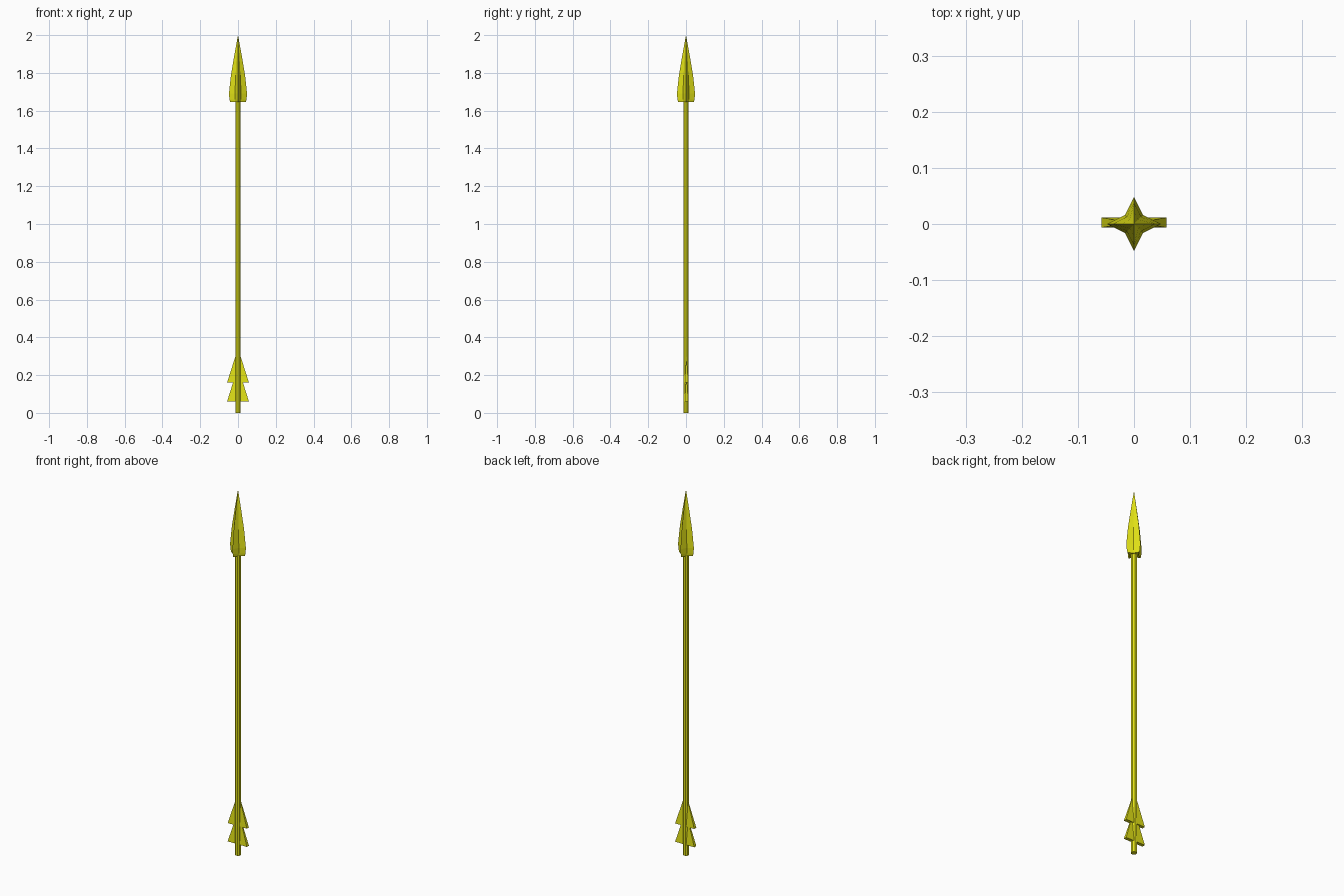
import bpy, bmesh, math

if "Cube" in bpy.data.objects:
    bpy.data.objects.remove(bpy.data.objects["Cube"])

gold = bpy.data.materials.new("yellow")
gold.diffuse_color = (0.76, 0.76, 0.008, 1)
gold.use_nodes = True
gold.node_tree.nodes["Principled BSDF"].inputs["Base Color"].default_value = gold.diffuse_color


def finish(name, bm):
    bmesh.ops.recalc_face_normals(bm, faces=bm.faces)
    me = bpy.data.meshes.new(name)
    bm.to_mesh(me)
    bm.free()
    me.materials.append(gold)
    ob = bpy.data.objects.new(name, me)
    bpy.context.collection.objects.link(ob)
    return ob


def loft(name, rings, tip=None):
    """Skin a stack of vertex rings, closing with a cap or a tip."""
    bm = bmesh.new()
    loops = [[bm.verts.new(p) for p in r] for r in rings]
    n = len(loops[0])
    for a, b in zip(loops, loops[1:]):
        for i in range(n):
            j = (i + 1) % n
            bm.faces.new((a[i], a[j], b[j], b[i]))
    bm.faces.new(loops[0][::-1])
    if tip:
        t = bm.verts.new(tip)
        for i in range(n):
            bm.faces.new((loops[-1][i], loops[-1][(i + 1) % n], t))
    else:
        bm.faces.new(loops[-1])
    return finish(name, bm)


def ring(z, radii, turn=0.0):
    n = len(radii)
    return [(r * math.cos(turn + math.tau * i / n),
             r * math.sin(turn + math.tau * i / n), z)
            for i, r in enumerate(radii)]


# eight-sided shaft
loft("shaft", [ring(z, [0.0155] * 8, math.pi / 8) for z in (0, 1.66)])

# four-bladed arrowhead: (height, blade radius, valley radius)
levels = [(1.645, 0.041, 0.021), (1.66, 0.045, 0.0225),
          (1.69, 0.048, 0.0225), (1.79, 0.037, 0.018), (1.89, 0.020, 0.011)]
loft("arrowhead", [ring(z, [a, b] * 4) for z, a, b in levels], (0, 0, 2.0))


# fletching: wedges thin at the top and thick at the bottom
def feather(name, side, z0):
    bm = bmesh.new()
    yc = 0.0025
    top = [bm.verts.new((side * 0.012, yc + s * 0.001, z0 + 0.145)) for s in (-1, 1)]
    inner = [bm.verts.new((side * 0.004, yc + s * 0.009, z0)) for s in (-1, 1)]
    outer = [bm.verts.new((side * 0.058, yc + s * 0.009, z0)) for s in (-1, 1)]
    for k in (0, 1):
        bm.faces.new((top[k], inner[k], outer[k]))
    for a, b in ((top, inner), (inner, outer), (outer, top)):
        bm.faces.new((a[0], a[1], b[1], b[0]))
    finish(name, bm)


for side, label in ((-1, "left"), (1, "right")):
    for z0, level in ((0.06, "lower"), (0.16, "upper")):
        feather(f"{level}_{label}_feather", side, z0)
